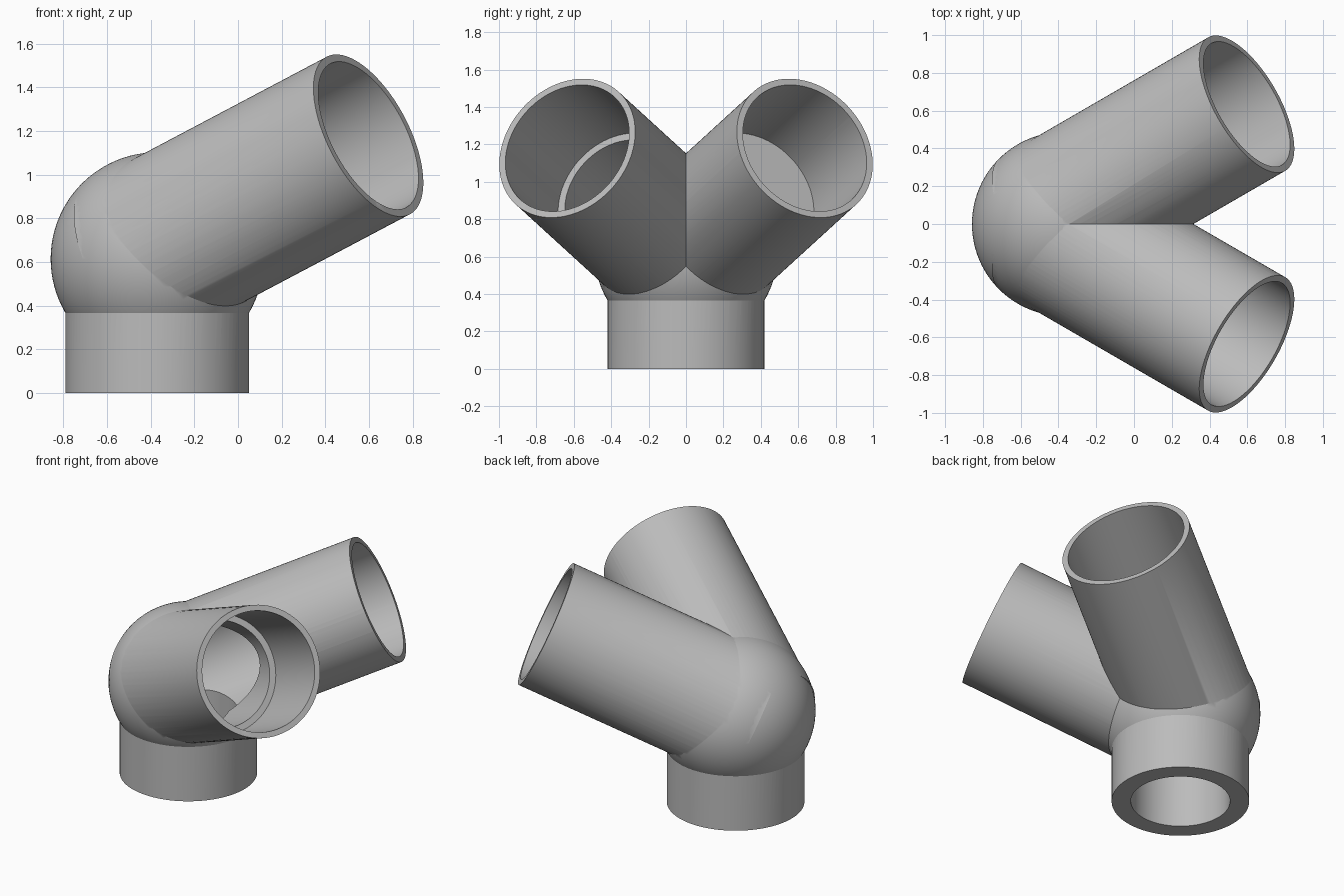
import bpy, math
from mathutils import Vector

cube = bpy.data.objects.get("Cube")
if cube:
    bpy.data.objects.remove(cube, do_unlink=True)

grey = bpy.data.materials.new("plain_grey")
grey.use_nodes = True
grey.diffuse_color = (0.5, 0.5, 0.5, 1)
grey.node_tree.nodes["Principled BSDF"].inputs["Base Color"].default_value = (0.5, 0.5, 0.5, 1)

SIDES = 96
BALL = Vector((-0.37, 0, 0.615))       # centre of the elbow ball
JOINT = Vector((-0.50, 0, 0.60))       # where the branch axes meet


def named(name):
    ob = bpy.context.object
    ob.name = name
    ob.data.materials.append(grey)
    return ob


def tube(name, start, end, radius):
    """Solid cylinder between two points."""
    axis = end - start
    bpy.ops.mesh.primitive_cylinder_add(
        vertices=SIDES, radius=radius, depth=axis.length, location=(start + end) / 2,
        rotation=axis.to_track_quat('Z', 'Y').to_euler())
    return named(name)


def combine(target, tool, operation):
    """Apply a boolean and discard the tool."""
    mod = target.modifiers.new("cut", 'BOOLEAN')
    mod.operation = operation
    mod.solver = 'EXACT'
    mod.object = tool
    bpy.ops.object.select_all(action='DESELECT')
    target.select_set(True)
    bpy.context.view_layer.objects.active = target
    bpy.ops.object.modifier_apply(modifier=mod.name)
    bpy.data.objects.remove(tool, do_unlink=True)


# Elbow ball with the upright pipe below it
bpy.ops.mesh.primitive_uv_sphere_add(segments=SIDES, ring_count=48, radius=0.488, location=BALL)
body = named("pipe_fitting")
foot = Vector((BALL.x, 0, 0))
combine(body, tube("foot_pipe", foot, BALL, 0.42), 'UNION')

# Two mirrored branches
ends = [Vector((0.597, side * 0.635, 1.18)) for side in (-1, 1)]
for end in ends:
    combine(body, tube("branch_pipe", JOINT, end, 0.408), 'UNION')

# Foot bore, then narrow bores and wider stepped sockets in each branch
combine(body, tube("foot_bore", foot - Vector((0, 0, 0.1)), BALL, 0.303), 'DIFFERENCE')
for end in ends:
    out = (end - JOINT).normalized()
    combine(body, tube("branch_bore", JOINT, end + out * 0.1, 0.332), 'DIFFERENCE')
    combine(body, tube("branch_socket", end - out * 0.62, end + out * 0.1, 0.372), 'DIFFERENCE')

# Smooth walls, crisp rims
body.select_set(True)
bpy.context.view_layer.objects.active = body
bpy.ops.object.shade_smooth_by_angle(angle=math.radians(30))
